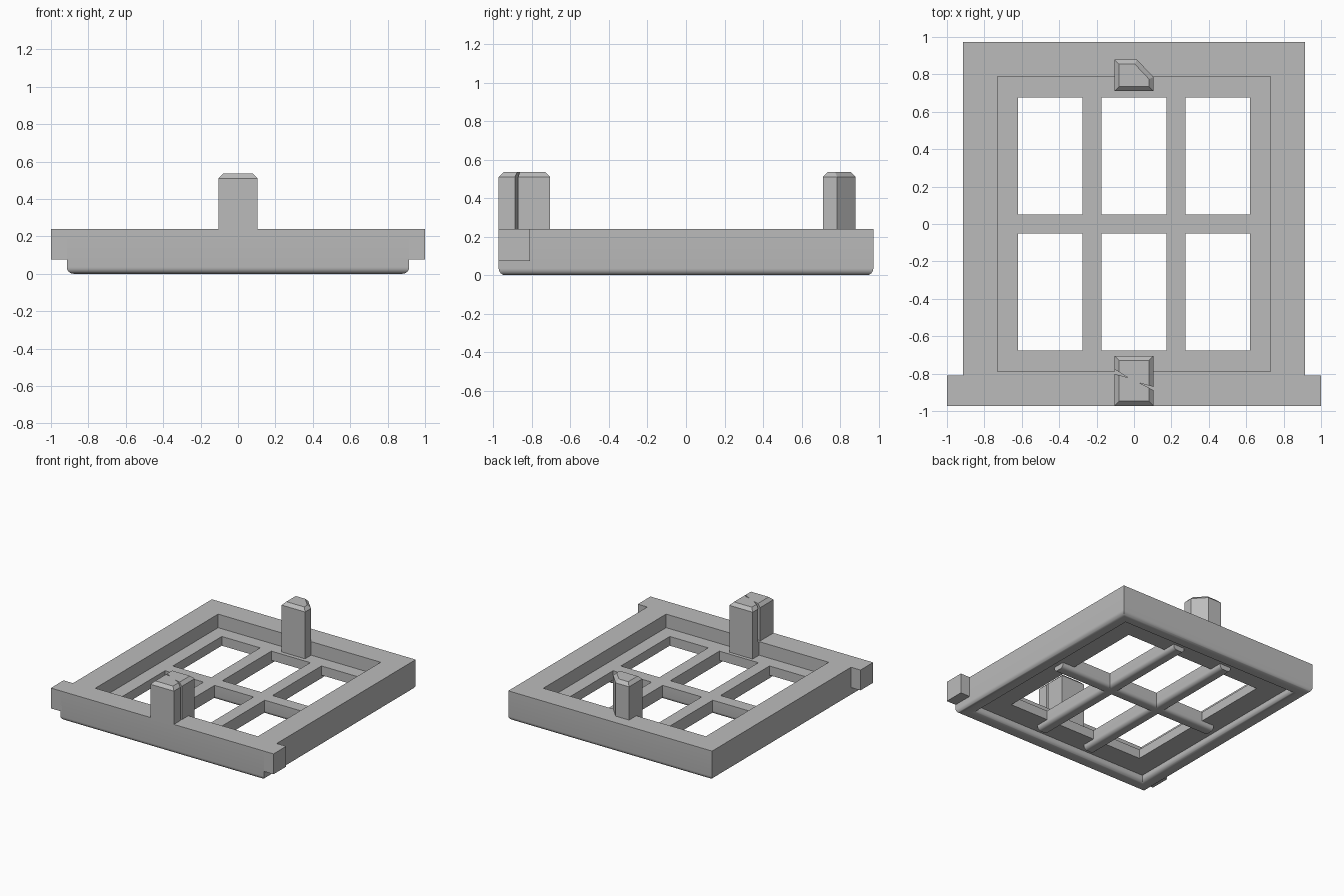
import bpy, bmesh, math
from mathutils import Matrix

cube = bpy.data.objects.get("Cube")
if cube:
    bpy.data.objects.remove(cube, do_unlink=True)

grey = bpy.data.materials.new("plain grey")
grey.use_nodes = True
COLOUR = (0.5, 0.5, 0.5, 1)
grey.diffuse_color = COLOUR
grey.node_tree.nodes["Principled BSDF"].inputs["Base Color"].default_value = COLOUR

HALF_X, HALF_Y, TOP = 0.915, 0.9725, 0.24
LEDGE_LOW, LEDGE_TOP = 0.055, 0.13
REBATE, OPENING = 0.185, 0.295      # inward offsets from the outer edge


def finish(bm, name, smooth=False):
    bmesh.ops.recalc_face_normals(bm, faces=bm.faces)
    mesh = bpy.data.meshes.new(name)
    bm.to_mesh(mesh)
    bm.free()
    mesh.materials.append(grey)
    obj = bpy.data.objects.new(name, mesh)
    bpy.context.collection.objects.link(obj)
    bpy.ops.object.select_all(action='DESELECT')
    obj.select_set(True)
    bpy.context.view_layer.objects.active = obj
    if smooth:
        bpy.ops.object.shade_smooth_by_angle(angle=math.radians(35))
    return obj


def arc(cx, cz, r, start, end, steps=6):
    angles = [math.radians(start + (end - start) * i / steps) for i in range(steps + 1)]
    return [(cx + r * math.cos(a), cz + r * math.sin(a)) for a in angles]


def prism(name, points, low, high, chamfer=0, matrix=None, smooth=False):
    """Extrude a flat outline from low to high, with an optional chamfered top."""
    bm = bmesh.new()
    base = bm.faces.new([bm.verts.new((x, y, low)) for x, y in points])
    top = bmesh.ops.extrude_face_region(bm, geom=[base], use_keep_orig=True)["geom"]
    top_face = next(g for g in top if isinstance(g, bmesh.types.BMFace))
    for v in top_face.verts:
        v.co.z = high - chamfer
    if chamfer:
        bmesh.ops.recalc_face_normals(bm, faces=bm.faces)
        bmesh.ops.inset_region(bm, faces=[top_face], thickness=chamfer,
                               use_even_offset=True, use_boundary=True)
        for v in top_face.verts:
            v.co.z = high
    if matrix:
        bm.transform(matrix)
    return finish(bm, name, smooth)


def rect(x0, x1, y0, y1):
    return [(x0, y0), (x1, y0), (x1, y1), (x0, y1)]


# Frame: a moulded section carried round the rectangle
R = 0.035
section = (arc(R, R, R, 180, 270) + arc(0.115 - R, R, R, 270, 360)
           + [(0.115, LEDGE_LOW), (OPENING, LEDGE_LOW), (OPENING, LEDGE_TOP),
              (REBATE, LEDGE_TOP), (REBATE, TOP), (0, TOP)])
bm = bmesh.new()
rings = [[bm.verts.new((sx * (HALF_X - i), sy * (HALF_Y - i), z)) for i, z in section]
         for sx, sy in ((-1, -1), (1, -1), (1, 1), (-1, 1))]
for a, b in zip(rings, rings[1:] + rings[:1]):
    for k in range(len(section)):
        n = (k + 1) % len(section)
        bm.faces.new((a[k], b[k], b[n], a[n]))
finish(bm, "window_frame", True)

# Glazing bars: rounded underneath, flush with the ledge on top
W, BAR_LOW, BR = 0.05, 0.015, 0.03
bar = (arc(-W + BR, BAR_LOW + BR, BR, 180, 270) + arc(W - BR, BAR_LOW + BR, BR, 270, 360)
       + [(W, LEDGE_TOP), (-W, LEDGE_TOP)])
along_y = Matrix.Rotation(math.pi / 2, 4, 'X')
along_x = Matrix.Rotation(math.pi / 2, 4, 'Z') @ along_y
reach_x, reach_y = HALF_X - REBATE, HALF_Y - REBATE
for side, x in (("right", -0.225), ("left", 0.225)):
    prism(side + "_upright_bar", bar, -reach_y, reach_y,
          matrix=Matrix.Translation((x, 0, 0)) @ along_y, smooth=True)
prism("cross_bar", bar, -reach_x, reach_x, matrix=along_x, smooth=True)

# Sill ends projecting at the front corners
for side, s in (("right", -1), ("left", 1)):
    x0, x1 = sorted((s * 0.9, s))
    prism(side + "_sill_end", rect(x0, x1, -HALF_Y, -0.81), 0.075, TOP)

# Back peg with one cut corner
P = 0.105
prism("back_peg", [(-P, 0.71), (P, 0.71), (P, 0.785), (0.015, 0.88), (-P, 0.88)],
      LEDGE_TOP - 0.01, 0.535, 0.025)

# Front peg with a slanting nick in each side
peg = prism("front_peg", rect(-P, P, -HALF_Y, -0.705), LEDGE_TOP - 0.01, 0.535, 0.025)
nicks = (("left", [(-0.13, -0.76), (-0.035, -0.82), (-0.13, -0.795)]),
         ("right", [(0.13, -0.902), (0.13, -0.878), (0.03, -0.85)]))
for side, outline in nicks:
    cutter = prism(side + "_nick_cutter", outline, TOP, 0.7)
    cutter.hide_render = True
    bpy.context.view_layer.objects.active = peg
    mod = peg.modifiers.new("nick", 'BOOLEAN')
    mod.operation, mod.object, mod.solver = 'DIFFERENCE', cutter, 'EXACT'
    bpy.ops.object.modifier_apply(modifier=mod.name)
    bpy.data.objects.remove(cutter, do_unlink=True)
